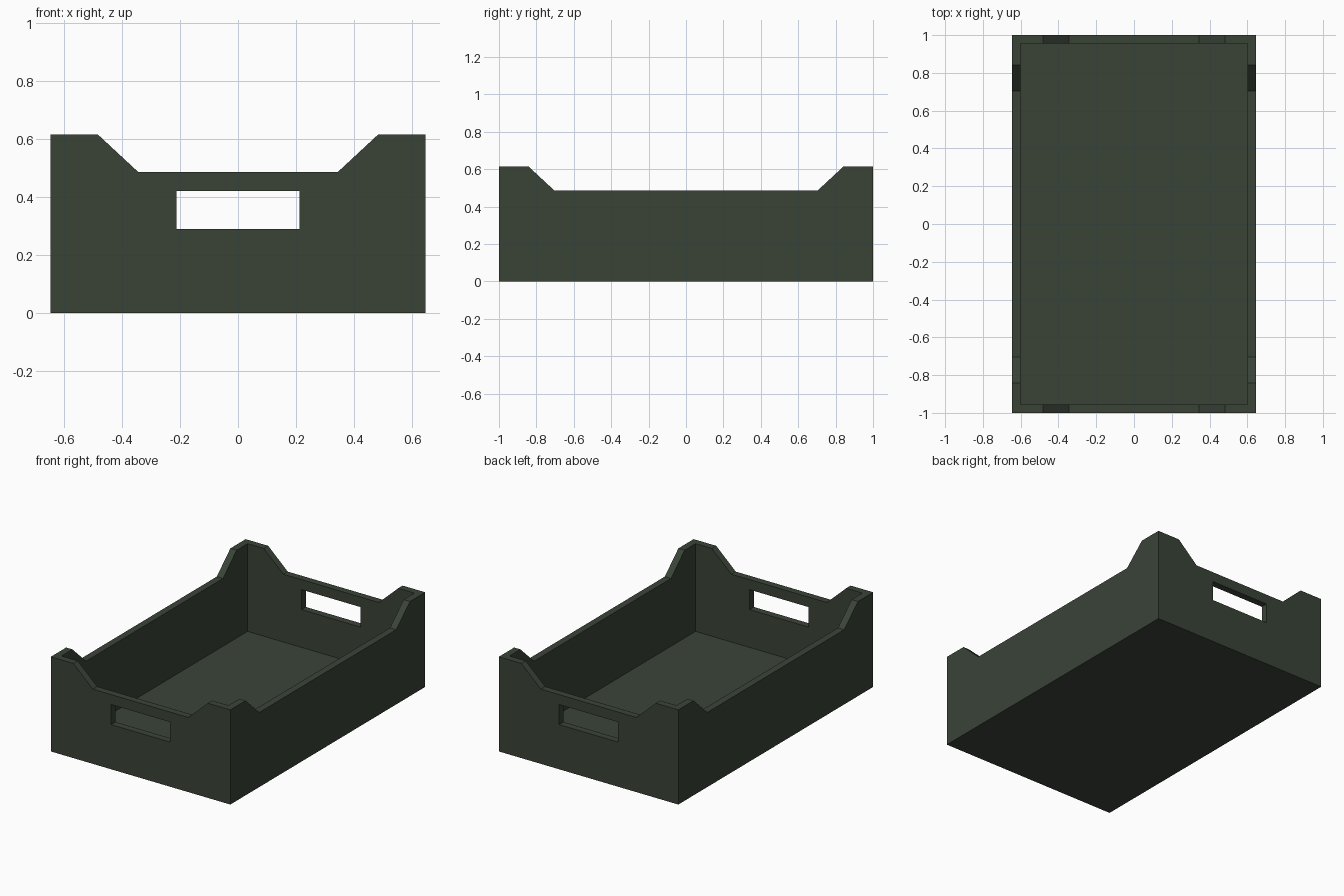
import bpy, bmesh

if "Cube" in bpy.data.objects:
    bpy.data.objects.remove(bpy.data.objects["Cube"])

W, L, H = 0.645, 1.0, 0.615      # half width, half length, height
T = 0.045                        # wall and floor thickness
RIM = 0.485                      # height of the lowered rim

mat = bpy.data.materials.new("dark green plastic")
mat.diffuse_color = (0.042, 0.057, 0.039, 1)
mat.use_nodes = True
mat.node_tree.nodes["Principled BSDF"].inputs["Base Color"].default_value = mat.diffuse_color


def prism(name, profile, half, axis):
    """Extrude a (u, z) profile from -half to +half along the x or y axis."""
    bm = bmesh.new()
    place = (lambda u, z: (u, -half, z)) if axis == 'y' else (lambda u, z: (-half, u, z))
    face = bm.faces.new([bm.verts.new(place(u, z)) for u, z in profile])
    new = bmesh.ops.extrude_face_region(bm, geom=[face])['geom']
    step = (0, 2 * half, 0) if axis == 'y' else (2 * half, 0, 0)
    bmesh.ops.translate(bm, vec=step, verts=[v for v in new if isinstance(v, bmesh.types.BMVert)])
    bmesh.ops.recalc_face_normals(bm, faces=bm.faces[:])
    me = bpy.data.meshes.new(name)
    bm.to_mesh(me)
    bm.free()
    me.materials.append(mat)
    ob = bpy.data.objects.new(name, me)
    bpy.context.collection.objects.link(ob)
    return ob


def rect(u, z0, z1):
    return [(-u, z0), (u, z0), (u, z1), (-u, z1)]


def notch(inner, outer):
    """Sloped dip in the rim, continued straight up above the corners."""
    return [(-inner, RIM), (inner, RIM), (outer, H), (outer, H + 0.2),
            (-outer, H + 0.2), (-outer, H)]


# Solid crate body
crate = prism("crate", rect(W, 0, H), L, 'y')

# Cavity, rim dips on ends and sides, and hand holes through both ends
cutters = [
    prism("cavity_cutter", rect(W - T, T, H + 0.2), L - T, 'y'),
    prism("end_dip_cutter", notch(0.343, 0.483), L + 0.1, 'y'),
    prism("side_dip_cutter", notch(0.703, 0.843), W + 0.1, 'x'),
    prism("hand_hole_cutter", rect(0.212, 0.29, 0.42), L + 0.1, 'y'),
]
bpy.context.view_layer.objects.active = crate
for cutter in cutters:
    cutter.hide_render = True
    mod = crate.modifiers.new(cutter.name, 'BOOLEAN')
    mod.operation = 'DIFFERENCE'
    mod.solver = 'EXACT'
    mod.object = cutter
    bpy.ops.object.modifier_apply(modifier=mod.name)
    bpy.data.objects.remove(cutter)
